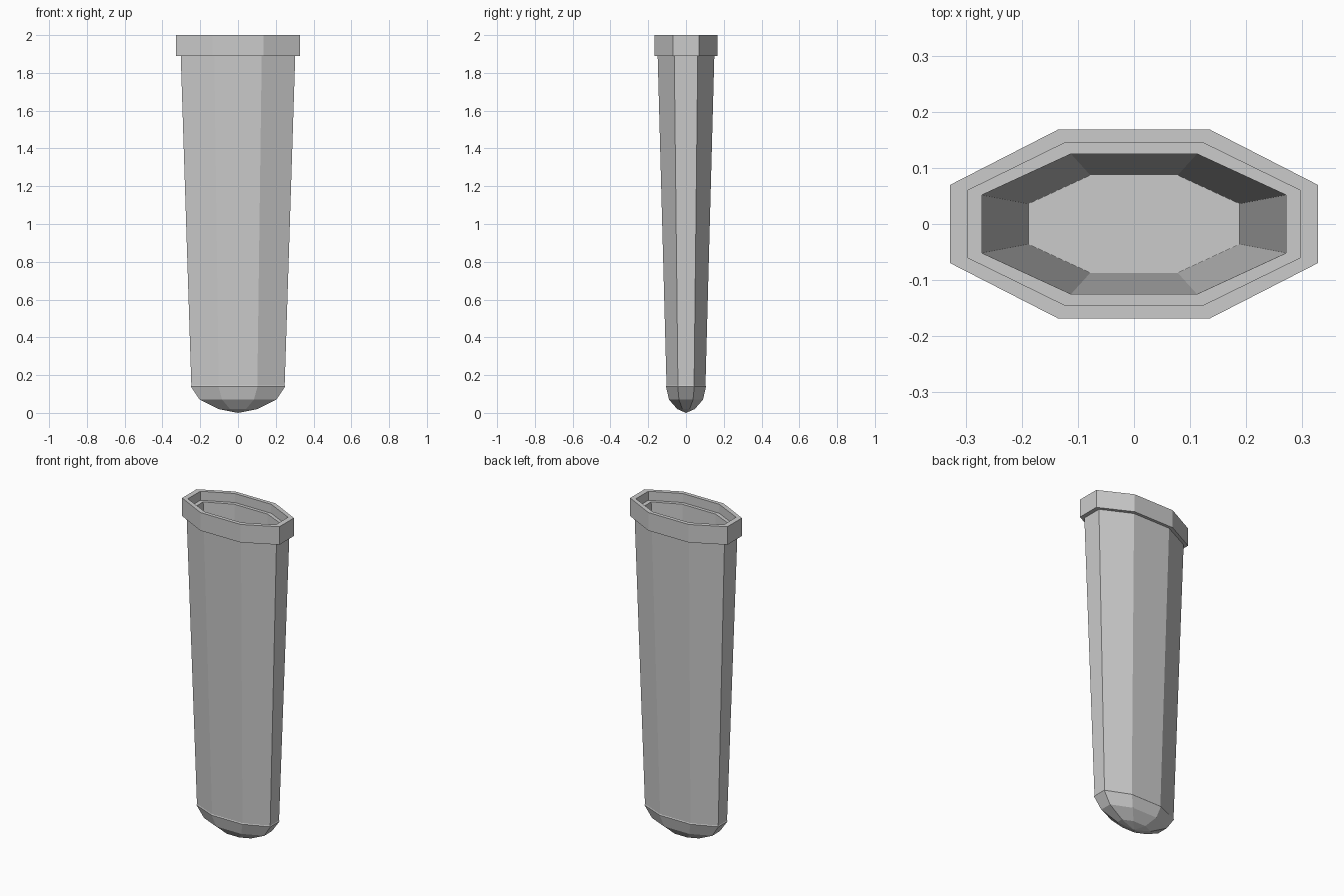
import bpy
import bmesh
from math import cos, sin, pi

cube = bpy.data.objects.get("Cube")
if cube:
    bpy.data.objects.remove(cube, do_unlink=True)

SIDES = 8
grey = bpy.data.materials.new("plain_grey")
grey.use_nodes = True
colour = (0.6, 0.6, 0.6, 1)
grey.diffuse_color = colour
grey.node_tree.nodes["Principled BSDF"].inputs["Base Color"].default_value = colour


def loft(name, rings, closed=False, cap_end=False, tip=None):
    """Skin stretched octagons given as (half width, half depth, height)."""
    bm = bmesh.new()
    flat = cos(pi / SIDES)
    loops = []
    for hx, hy, z in rings:
        angles = [(i + 0.5) * 2 * pi / SIDES for i in range(SIDES)]
        loops.append([bm.verts.new((hx * cos(a) / flat, hy * sin(a) / flat, z))
                      for a in angles])
    pairs = list(zip(loops, loops[1:]))
    if closed:
        pairs.append((loops[-1], loops[0]))
    for low, high in pairs:
        for i in range(SIDES):
            j = (i + 1) % SIDES
            bm.faces.new((low[i], low[j], high[j], high[i]))
    if cap_end:
        bm.faces.new(loops[-1])
    if tip is not None:
        point = bm.verts.new((0, 0, tip))
        for i in range(SIDES):
            bm.faces.new((point, loops[0][(i + 1) % SIDES], loops[0][i]))
    mesh = bpy.data.meshes.new(name)
    bm.to_mesh(mesh)
    bm.free()
    mesh.materials.append(grey)
    obj = bpy.data.objects.new(name, mesh)
    bpy.context.collection.objects.link(obj)
    return obj


# Rounded closed end, tapering hollow wall, stepped ledge and inner floor
loft("hollow_body", [
    (0.102, 0.046, 0.02), (0.203, 0.09, 0.07), (0.25, 0.106, 0.14),
    (0.247, 0.103, 0.145), (0.303, 0.15, 1.89), (0.303, 0.15, 1.945),
    (0.271, 0.125, 1.945), (0.188, 0.087, 0.14),
], cap_end=True, tip=0)

# Raised collar around the opening
loft("rim_collar", [
    (0.328, 0.168, 1.89), (0.328, 0.168, 2.0),
    (0.296, 0.145, 2.0), (0.296, 0.145, 1.89),
], closed=True)
